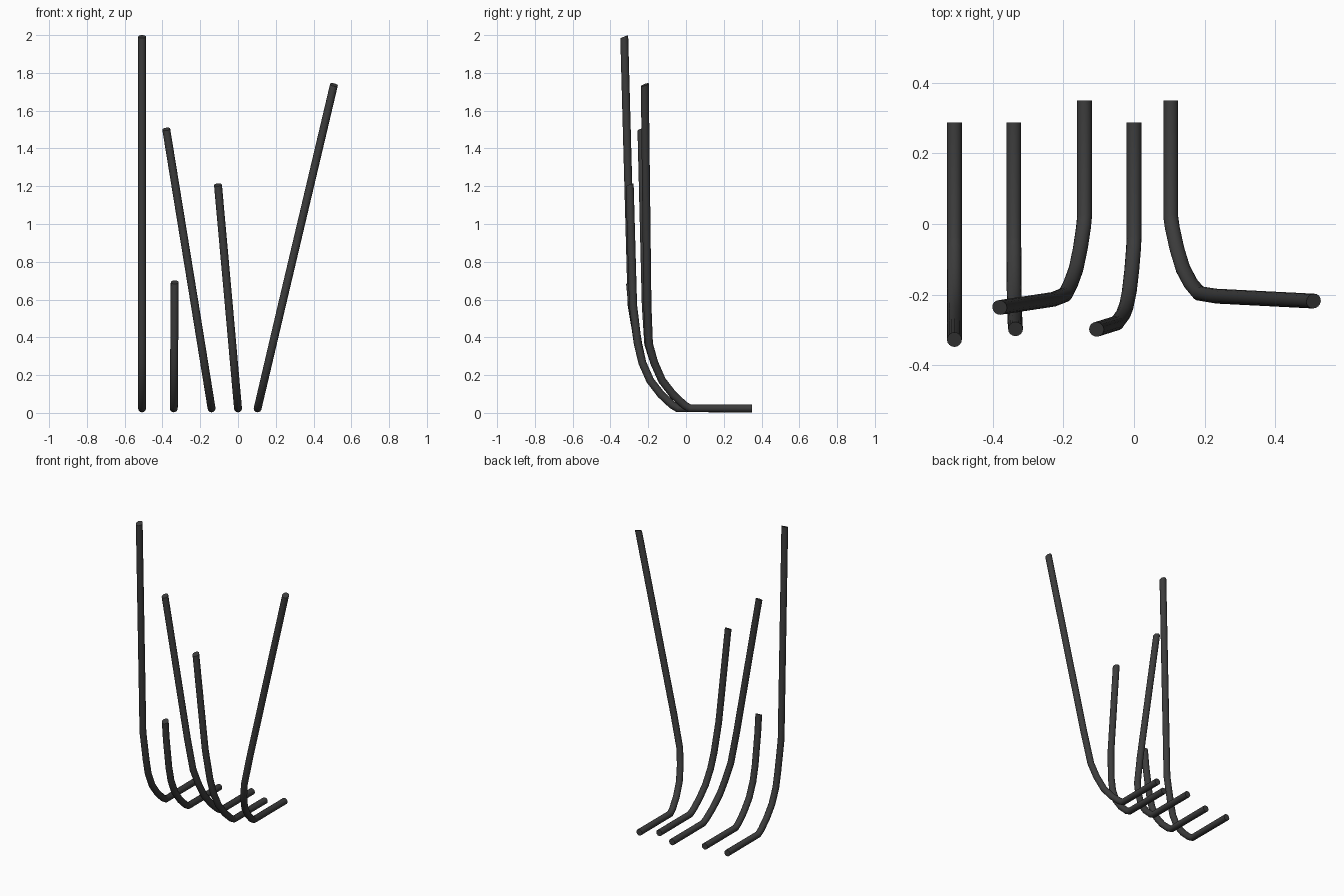
import bpy, bmesh, math
from mathutils import Vector

if "Cube" in bpy.data.objects:
    bpy.data.objects.remove(bpy.data.objects["Cube"])

R = 0.021      # tube radius
SIDES = 16

dark = bpy.data.materials.new("dark_grey")
dark.diffuse_color = (0.045, 0.045, 0.045, 1)
dark.use_nodes = True
dark.node_tree.nodes["Principled BSDF"].inputs["Base Color"].default_value = dark.diffuse_color

# shared side profile of the bend: (y, z), shifted per rod
BEND = [(0.02, 0.024), (-0.01, 0.042), (-0.07, 0.098), (-0.127, 0.172), (-0.168, 0.265)]


def bent_rod(name, x, shift, knee, upper, tip):
    """Foot along y, curved bend, then a leaning straight shaft up to the tip."""
    side = [(0.35 + shift, 0.024)] + [(y + shift, z) for y, z in BEND]
    side += [(knee, 0.365), (upper, 0.57)]
    tx, ty, tz = tip
    path = [Vector((x + (tx - x) * max(0, z - 0.024) / (tz - 0.024), y, z)) for y, z in side]
    path.append(Vector((tx, ty, tz - 0.008)))
    bm = bmesh.new()
    rings = []
    last = len(path) - 1
    for i, p in enumerate(path):
        a = (p - path[max(i - 1, 0)]).normalized()
        b = (path[min(i + 1, last)] - p).normalized()
        t = (a + b).normalized()
        u = Vector((1, 0, 0))
        u = (u - t * u.dot(t)).normalized()
        v = t.cross(u)
        ring = []
        for k in range(SIDES):
            ang = 2 * math.pi * k / SIDES
            off = u * (R * math.cos(ang)) + v * (R * math.sin(ang))
            if i == last:                      # slanted end cut facing the front
                off += t * (0.35 * off.y)
            ring.append(bm.verts.new(p + off))
        rings.append(ring)
    for r0, r1 in zip(rings, rings[1:]):
        for k in range(SIDES):
            j = (k + 1) % SIDES
            bm.faces.new((r0[k], r0[j], r1[j], r1[k]))
    bm.faces.new(rings[0][::-1])
    bm.faces.new(rings[-1])
    bmesh.ops.recalc_face_normals(bm, faces=bm.faces[:])
    me = bpy.data.meshes.new(name)
    bm.to_mesh(me)
    bm.free()
    me.materials.append(dark)
    ob = bpy.data.objects.new(name, me)
    bpy.context.collection.objects.link(ob)
    bpy.context.view_layer.objects.active = ob
    ob.select_set(True)
    bpy.ops.object.shade_smooth_by_angle(angle=math.radians(40))
    ob.select_set(False)


# five rods, left to right
bent_rod("tall_rod", -0.508, -0.063, -0.253, -0.288, (-0.508, -0.327, 2.0))
bent_rod("short_rod", -0.34, -0.063, -0.255, -0.285, (-0.335, -0.297, 0.7))
bent_rod("left_leaning_rod", -0.14, 0, -0.2, -0.213, (-0.38, -0.236, 1.51))
bent_rod("middle_rod", 0, -0.063, -0.255, -0.28, (-0.106, -0.298, 1.215))
bent_rod("right_leaning_rod", 0.104, 0, -0.196, -0.204, (0.508, -0.218, 1.745))
